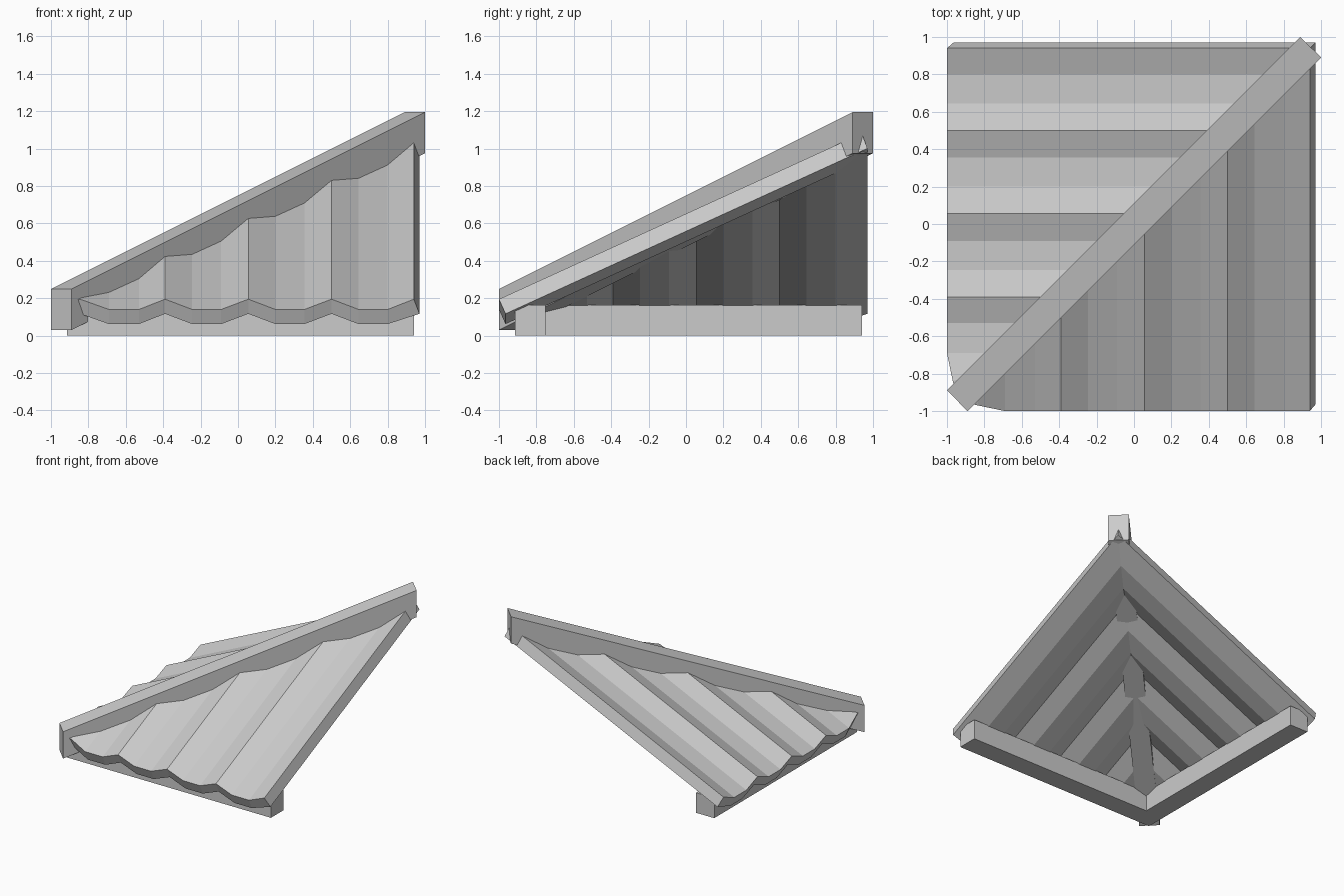
import bpy, bmesh
from mathutils import Vector

if "Cube" in bpy.data.objects:
    bpy.data.objects.remove(bpy.data.objects["Cube"])

SLOPE = 0.457   # rise of the roof sheets


def make(name, verts, faces, swap=False):
    # swap mirrors the part across the diagonal x = y
    bm = bmesh.new()
    vs = [bm.verts.new((y, x, z) if swap else (x, y, z)) for x, y, z in verts]
    for f in faces:
        bm.faces.new([vs[i] for i in f])
    bmesh.ops.recalc_face_normals(bm, faces=bm.faces)
    me = bpy.data.meshes.new(name)
    bm.to_mesh(me)
    bm.free()
    ob = bpy.data.objects.new(name, me)
    bpy.context.collection.objects.link(ob)
    return ob


def strip_faces(n):
    # closed loft through n four-cornered sections
    faces = [(0, 1, 2, 3), tuple(4 * (n - 1) + k for k in range(4))]
    for i in range(n - 1):
        a, b = 4 * i, 4 * i + 4
        for k in range(4):
            m = (k + 1) % 4
            faces.append((a + k, a + m, b + m, b + k))
    return faces


# Corrugated sheet sections: x, eave y, height of top surface at y = -1
sections = [(-0.90, -0.955, 0.178), (-0.835, -0.97, 0.178), (-0.69, -1, 0.14), (-0.53, -1, 0.14)]
for i in range(3):
    rib = -0.39 + 0.445 * i
    sections += [(rib, -1, 0.195), (rib + 0.145, -1, 0.14), (rib + 0.30, -1, 0.14)]
sections.append((0.94, -1, 0.195))


def sheet(name, swap):
    verts = []
    for i, (x, y, z) in enumerate(sections):
        # underside of the outer edge flares outwards
        xb = x + 0.03 if i == len(sections) - 1 else x
        yb = min(y + 0.035, xb)
        verts += [(x, y, z + SLOPE * (y + 1)),
                  (x, x, z + SLOPE * (x + 1)),
                  (xb, xb, z - 0.094 + SLOPE * (xb + 1)),
                  (xb, yb, z - 0.094 + SLOPE * (yb + 1))]
    make(name, verts, strip_faces(len(sections)), swap)


# Eave board with a mitred inner corner
def board(name, swap):
    o, n, e, h = -0.915, -0.75, 0.94, 0.165
    verts = [(o, o, 0), (n, n, 0), (n, n, h), (o, o, h),
             (e, o, 0), (e, n, 0), (e, n, h), (e, o, h)]
    make(name, verts, strip_faces(2), swap)


for side, swap in (("front", False), ("left", True)):
    sheet(side + "_roof_sheet", swap)
    board(side + "_eave_board", swap)

# Sloping hip beam along the diagonal, with upright ends
verts = []
for c, z in ((-0.945, 0.03), (0.945, 0.975)):
    w = 0.055
    verts += [(c - w, c + w, z), (c + w, c - w, z),
              (c + w, c - w, z + 0.22), (c - w, c + w, z + 0.22)]
make("hip_beam", verts, strip_faces(2))
